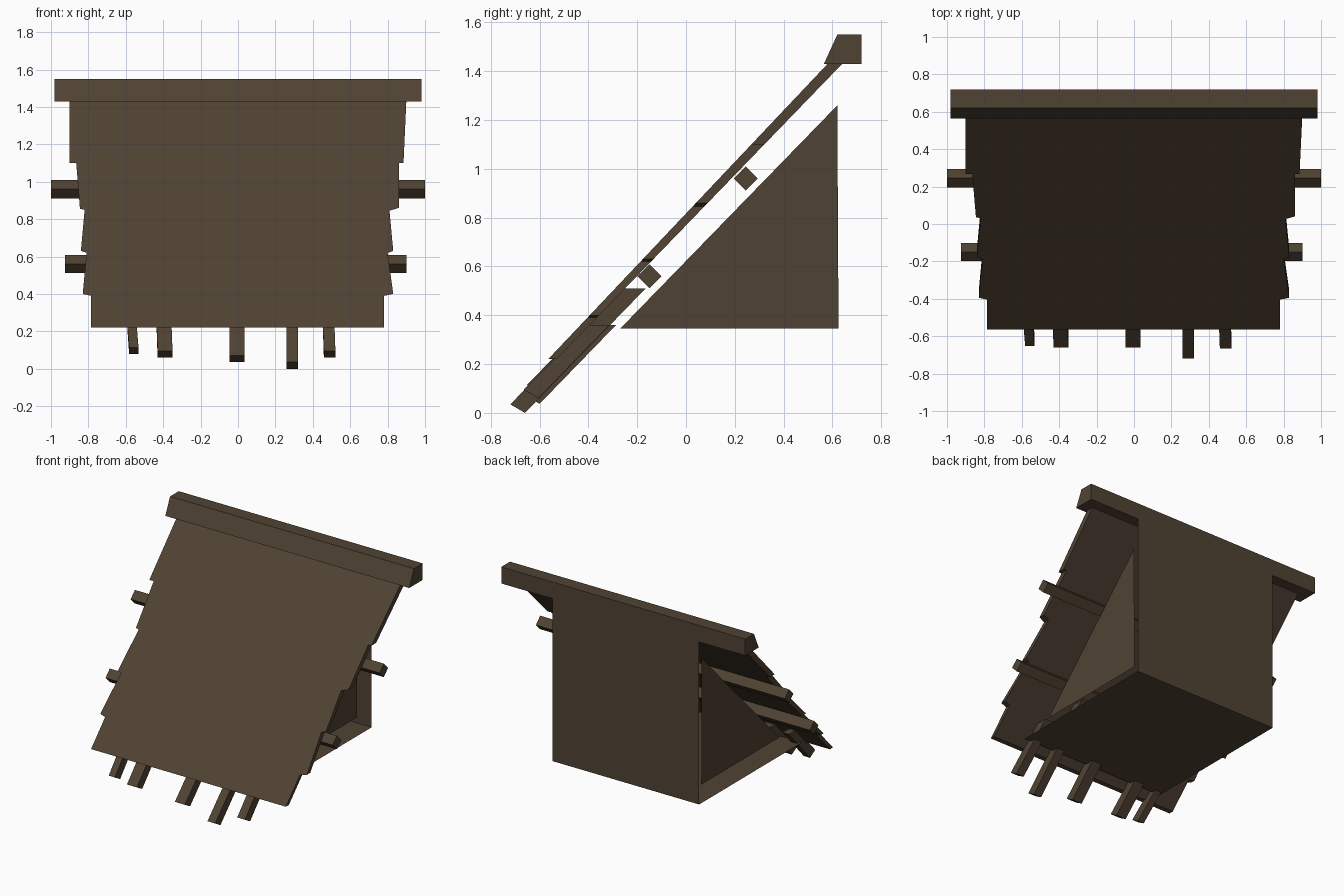
import bpy, bmesh

if "Cube" in bpy.data.objects:
    bpy.data.objects.remove(bpy.data.objects["Cube"])

wood = bpy.data.materials.new("dark weathered wood")
wood.diffuse_color = (0.080, 0.055, 0.033, 1)
wood.use_nodes = True
wood.node_tree.nodes["Principled BSDF"].inputs["Base Color"].default_value = wood.diffuse_color


def make(name, verts, faces):
    mesh = bpy.data.meshes.new(name)
    mesh.from_pydata(verts, [], faces)
    bm = bmesh.new()
    bm.from_mesh(mesh)
    bmesh.ops.recalc_face_normals(bm, faces=bm.faces)
    bm.to_mesh(mesh)
    bm.free()
    mesh.materials.append(wood)
    ob = bpy.data.objects.new(name, mesh)
    bpy.context.collection.objects.link(ob)
    return ob


def loft(name, ring_a, ring_b):
    """Closed solid between two matching outlines."""
    n = len(ring_a)
    faces = [tuple(range(n)), tuple(range(2 * n - 1, n - 1, -1))]
    faces += [(i, (i + 1) % n, n + (i + 1) % n, n + i) for i in range(n)]
    return make(name, list(ring_a) + list(ring_b), faces)


def bar(name, profile, x0, x1):
    """(y, z) profile stretched along x."""
    return loft(name, [(x0, y, z) for y, z in profile], [(x1, y, z) for y, z in profile])


# ridge beam
bar("ridge_beam", [(0.565, 1.43), (0.62, 1.55), (0.72, 1.55), (0.72, 1.43)], -0.98, 0.98)

# sloping roof sheet with a stepped, ragged outline (x, z)
left = [(-0.90, 1.43), (-0.90, 1.10), (-0.865, 1.10), (-0.845, 0.855), (-0.82, 0.85),
        (-0.84, 0.63), (-0.81, 0.62), (-0.83, 0.40), (-0.785, 0.39), (-0.785, 0.22)]
right = [(0.78, 0.22), (0.78, 0.39), (0.83, 0.40), (0.80, 0.62), (0.83, 0.63),
         (0.81, 0.845), (0.86, 0.86), (0.86, 1.10), (0.885, 1.10), (0.90, 1.43)]


def slope_y(z):
    return -0.565 + (z - 0.22) * 1.145 / 1.21


outline = left + right
loft("roof_sheet",
     [(x, slope_y(z), z) for x, z in outline],
     [(x, slope_y(z) + 0.035 + 0.025 * (z - 0.22) / 1.21, z) for x, z in outline])

# two cross battens, square and turned on edge
for name, y, z, x0, x1 in [("upper_batten", 0.245, 0.96, -1.0, 1.0),
                           ("lower_batten", -0.15, 0.56, -0.925, 0.90)]:
    r = 0.049
    bar(name, [(y - r, z), (y, z + r), (y + r, z), (y, z - r)], x0, x1)

# rafter tails: x, width, lowest y and z, top height, sideways lean
tails = [(-0.557, 0.05, -0.592, 0.08, 0.36, -0.02),
         (-0.39, 0.08, -0.60, 0.06, 0.36, -0.01),
         (-0.005, 0.08, -0.60, 0.037, 0.36, 0.0),
         (0.29, 0.062, -0.66, 0.0, 0.51, 0.0),
         (0.49, 0.062, -0.605, 0.06, 0.36, -0.01)]
for i, (x, w, y, z, top, lean) in enumerate(tails):
    h = w / 2
    low = [(x - h, y, z), (x + h, y, z), (x + h, y - 0.06, z + 0.035), (x - h, y - 0.06, z + 0.035)]
    yt, xt = y + (top - z) * 0.97, x + lean
    high = [(xt - h, yt, top), (xt + h, yt, top), (xt + h, yt - 0.09, top), (xt - h, yt - 0.09, top)]
    loft(f"rafter_tail_{i + 1}", low, high)

# paper-thin back and floor panels under the roof
X0, X1, Y0, Y1, Z0, Z1 = -0.61, 0.57, -0.46, 0.72, 0.25, 1.43
make("back_panel", [(X0, Y1, Z0), (X1, Y1, Z0), (X1, Y1, Z1), (X0, Y1, Z1)], [(3, 2, 1, 0)])
make("floor_panel", [(X0, Y0, Z0), (X1, Y0, Z0), (X1, Y1, Z0), (X0, Y1, Z0)], [(3, 2, 1, 0)])

# recessed triangular side panels
for name, x in [("left_side_panel", X0 + 0.05), ("right_side_panel", X1 - 0.05)]:
    make(name, [(x, -0.27, 0.345), (x, 0.625, 0.345), (x, 0.62, 1.26)], [(0, 1, 2)])
